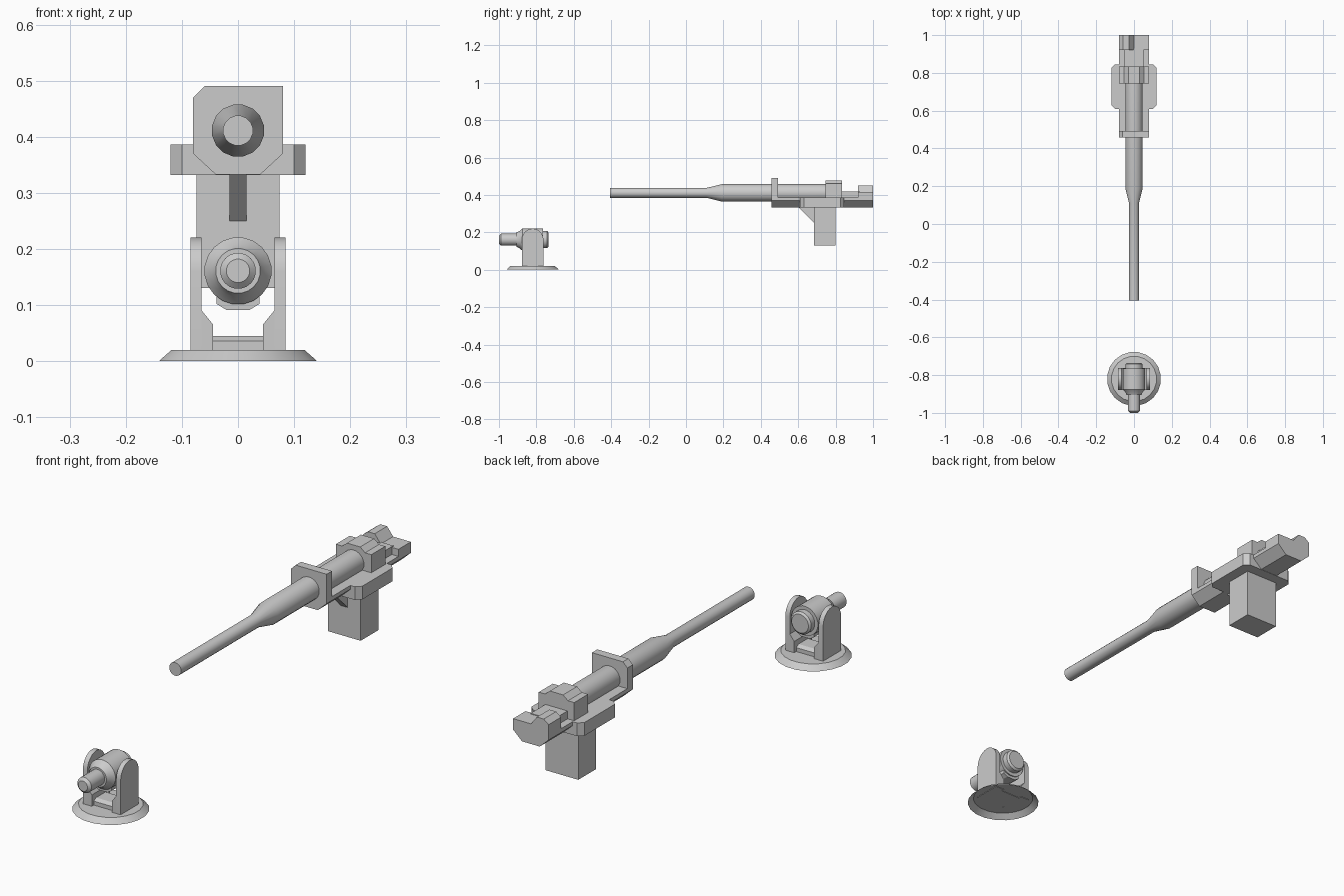
import bpy, bmesh
from math import sin, cos, pi, radians

if "Cube" in bpy.data.objects:
    bpy.data.objects.remove(bpy.data.objects["Cube"])


def finish(name, bm, smooth=False):
    bmesh.ops.recalc_face_normals(bm, faces=bm.faces[:])
    me = bpy.data.meshes.new(name)
    bm.to_mesh(me)
    bm.free()
    ob = bpy.data.objects.new(name, me)
    bpy.context.collection.objects.link(ob)
    if smooth:
        bpy.ops.object.select_all(action='DESELECT')
        ob.select_set(True)
        bpy.context.view_layer.objects.active = ob
        bpy.ops.object.shade_smooth_by_angle(angle=radians(30))
    return ob


def prism(name, pts, axis, lo, hi, smooth=False):
    """Extrude a 2D profile along an axis: x uses (y,z), y uses (x,z), z uses (x,y)."""
    place = {'x': lambda p, t: (t, p[0], p[1]),
             'y': lambda p, t: (p[0], t, p[1]),
             'z': lambda p, t: (p[0], p[1], t)}[axis]
    bm = bmesh.new()
    a = [bm.verts.new(place(p, lo)) for p in pts]
    b = [bm.verts.new(place(p, hi)) for p in pts]
    bm.faces.new(a)
    bm.faces.new(b)
    for i in range(len(pts)):
        j = (i + 1) % len(pts)
        bm.faces.new((a[i], a[j], b[j], b[i]))
    return finish(name, bm, smooth)


def lathe(name, rings, place, n, caps=(True, True)):
    """Round part from (position, radius) rings; place maps (u, v, t) to space."""
    bm = bmesh.new()
    rows = [[bm.verts.new(place(r * cos(2 * pi * (i + .5) / n), r * sin(2 * pi * (i + .5) / n), t))
             for i in range(n)] for t, r in rings]
    for a, b in zip(rows, rows[1:]):
        for i in range(n):
            j = (i + 1) % n
            bm.faces.new((a[i], a[j], b[j], b[i]))
    if caps[0]:
        bm.faces.new(rows[0])
    if caps[1]:
        bm.faces.new(rows[-1])
    return finish(name, bm, True)


def mirrored(pts):
    """Right half of a profile, bottom to top, mirrored in x."""
    return pts + [(-x, z) for x, z in reversed(pts)]


def along_y(cz):
    return lambda u, v, t: (u, t, cz + v)


# --- Swivel mount ---
CY = -0.82
lathe("mount_base", [(0, .143), (.02, .12)], lambda u, v, t: (u, CY + v, t), 20, (False, True))

# Cheeks: arched plates with thicker feet
arch = [(CY + .058 * cos(pi * i / 12), .16 + .06 * sin(pi * i / 12)) for i in range(13)]
arch = [(CY - .058, .018), (CY + .058, .018)] + arch
foot = [(.045, .018), (.07, .018), (.07, .092), (.066, .092), (.045, .066)]
for side, s in (("left", -1), ("right", 1)):
    prism(side + "_cheek", arch, 'x', s * .065, s * .085, True)
    prism(side + "_foot", [(s * x, z) for x, z in foot], 'y', CY - .058, CY + .058)
prism("cross_bar", [(CY - .045, .018), (CY + .045, .018), (CY + .045, .036),
                    (CY + .03, .045), (CY - .03, .045), (CY - .045, .036)], 'x', -.05, .05)

# Pivot body with front collar, spigot and rear knob
lathe("pivot_body", [(-.735, .038), (-.742, .046), (-.765, .046), (-.765, .06), (-.875, .06),
                     (-.89, .047), (-.905, .04), (-.905, .032), (-.99, .032), (-1, .021)],
      along_y(.161), 20)
prism("pivot_lug", mirrored([(.02, .091), (.038, .102), (.038, .13)]), 'y', -.87, -.77)

# --- Long barrelled assembly ---
lathe("barrel", [(-.405, .027), (.11, .027), (.19, .047), (.78, .047)], along_y(.411), 16)

# Front plate, one top corner cut
prism("front_plate", [(-.04, .333), (.04, .333), (.08, .37), (.08, .49), (-.06, .49),
                      (-.08, .47), (-.08, .37)], 'y', .457, .492)

# Receiver tray
prism("receiver", mirrored([(.04, .333), (.08, .37), (.08, .386)]), 'y', .48, 1.0)

# Breech block and the narrower neck behind it
prism("breech_block", mirrored([(.08, .38), (.08, .46), (.052, .46), (.03, .478)]), 'y', .745, .835)
prism("breech_neck", mirrored([(.05, .38), (.05, .418)]), 'y', .83, .93)

# Rear end with offset ridge
prism("rear_end", [(-.08, .38), (.08, .38), (.08, .415), (0, .415), (-.027, .45), (-.058, .45),
                   (-.08, .433)], 'y', .92, 1.0)

# Side wings, corners cut
prism("side_wings", [(-.1, .61), (.1, .61), (.12, .63), (.12, .825), (.1, .845), (-.1, .845),
                     (-.12, .825), (-.12, .63)], 'z', .332, .386)

# Downward box and its gusset
prism("lower_box", [(-.074, .685), (.074, .685), (.074, .8), (-.074, .8)], 'z', .13, .335)
prism("gusset", [(.6, .335), (.69, .335), (.69, .245)], 'x', -.015, .015)
